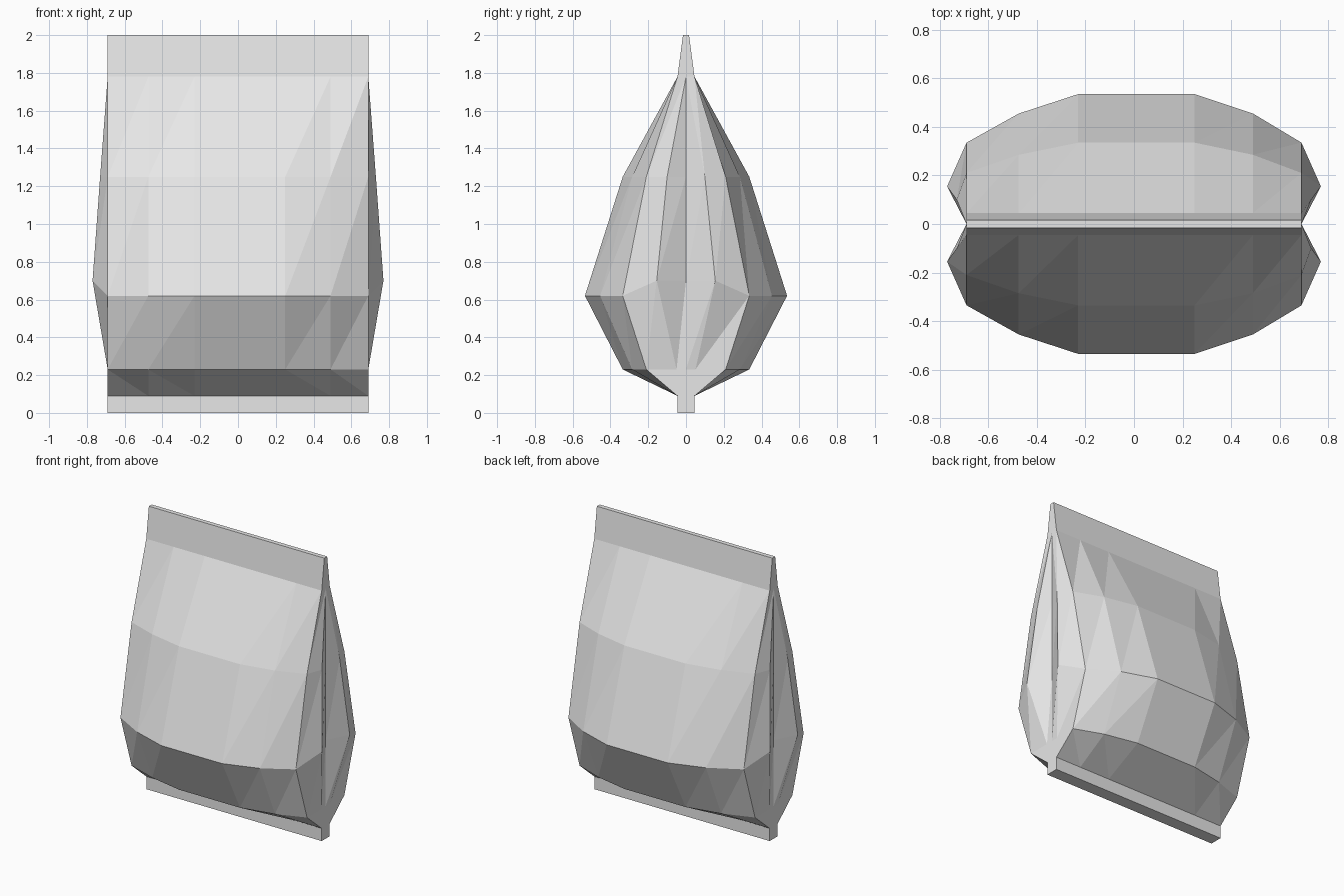
import bpy
import bmesh

# Remove the default cube
cube = bpy.data.objects.get("Cube")
if cube:
    bpy.data.objects.remove(cube, do_unlink=True)

COLOUR = (0.8, 0.8, 0.8, 1.0)
foil = bpy.data.materials.new("light grey foil")
foil.use_nodes = True
foil.diffuse_color = COLOUR
foil.node_tree.nodes["Principled BSDF"].inputs["Base Color"].default_value = COLOUR

HALF = 0.69                                          # half width of the panels
PANEL_X = (-HALF, -0.475, -0.23, 0.25, 0.49, HALF)   # panel columns


def make_object(name, bm):
    """Turn a bmesh into a flat shaded object."""
    bmesh.ops.recalc_face_normals(bm, faces=bm.faces)
    mesh = bpy.data.meshes.new(name)
    bm.to_mesh(mesh)
    bm.free()
    mesh.materials.append(foil)
    obj = bpy.data.objects.new(name, mesh)
    bpy.context.collection.objects.link(obj)
    return obj


def bag_ring(bm, z, middle, shoulder, edge, ridge_x, ridge_y, ridge_z):
    """One closed loop round the bag: front panel, gusset, back panel, gusset."""
    depths = (edge, shoulder, middle, middle, shoulder, edge)
    front = [(x, -d, z) for x, d in zip(PANEL_X, depths)]
    back = [(x, -y, h) for x, y, h in reversed(front)]
    left = [(ridge_x, -ridge_y, ridge_z), (HALF, 0, ridge_z), (ridge_x, ridge_y, ridge_z)]
    right = [(-x, -y, h) for x, y, h in left]
    return [bm.verts.new(p) for p in front + left + back + right]


# Pillow body: height, three panel depths, then the gusset fold
RINGS = (
    (0.09, 0.045, 0.045, 0.045, HALF, 0.0, 0.09),
    (0.23, 0.335, 0.285, 0.21, HALF, 0.05, 0.23),
    (0.62, 0.535, 0.455, 0.335, 0.77, 0.155, 0.70),
    (1.25, 0.335, 0.285, 0.21, 0.73, 0.10, 1.25),
    (1.78, 0.045, 0.045, 0.045, HALF, 0.0, 1.78),
)
bm = bmesh.new()
rings = [bag_ring(bm, *ring) for ring in RINGS]
count = len(rings[0])
for row, (low, high) in enumerate(zip(rings, rings[1:])):
    for i in range(count):
        j = (i + 1) % count
        # The creases lean one way, and the other way in the lowest row
        if row == 0:
            triangles = ((low[i], low[j], high[i]), (low[j], high[j], high[i]))
        else:
            triangles = ((low[i], low[j], high[j]), (low[i], high[j], high[i]))
        for triangle in triangles:
            bm.faces.new(triangle)
bmesh.ops.remove_doubles(bm, verts=bm.verts, dist=0.0005)
make_object("bag_body", bm)


def make_seal(name, z_low, z_high, depth_low, depth_high):
    """Flat strip that closes one end of the bag."""
    bm = bmesh.new()
    bmesh.ops.create_cube(bm, size=2)
    for v in bm.verts:
        top = v.co.z > 0
        v.co.x *= HALF
        v.co.y *= depth_high if top else depth_low
        v.co.z = z_high if top else z_low
    return make_object(name, bm)


# Crimped end strips
make_seal("top_seal", 1.78, 2.0, 0.045, 0.016)
make_seal("bottom_seal", 0.0, 0.09, 0.045, 0.045)
